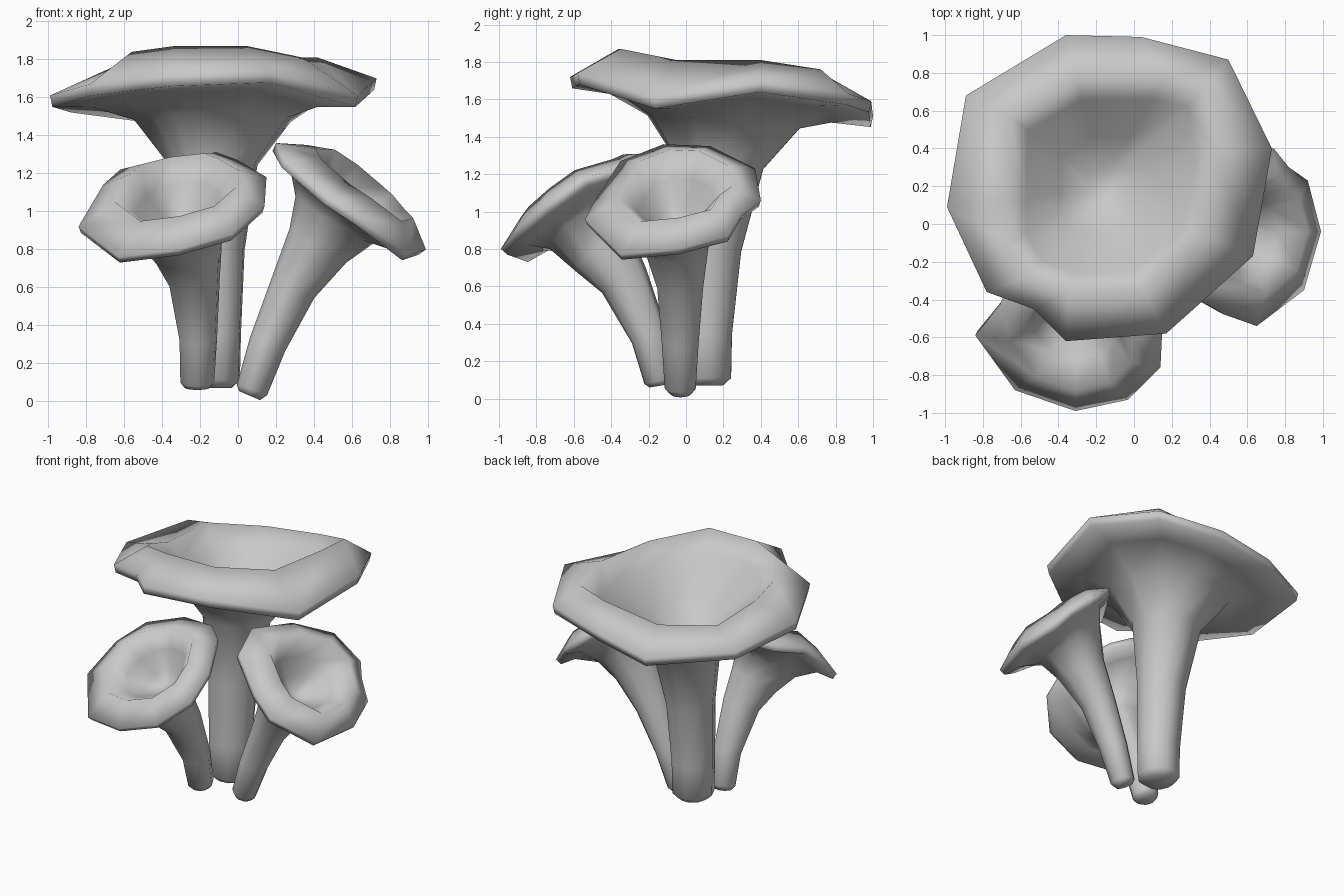
import bpy, bmesh
from mathutils import Vector

cube = bpy.data.objects.get("Cube")
if cube:
    bpy.data.objects.remove(cube, do_unlink=True)

grey = bpy.data.materials.new("mushroom_grey")
grey.use_nodes = True
grey.diffuse_color = (0.58, 0.58, 0.58, 1)
grey.node_tree.nodes["Principled BSDF"].inputs["Base Color"].default_value = (0.58, 0.58, 0.58, 1)


def middle(points):
    return sum(points, Vector()) / len(points)


def mushroom(name, rim, normal, stem, underside, bowl, crest=None):
    """Loft from the stem foot, out under the cap, over the lip and into the bowl."""
    rim = [Vector(p) for p in rim]
    normal = Vector(normal).normalized()
    core = middle(rim)

    def scaled(points, factor, lift):
        c = middle(points)
        return [c + (p - c) * factor + normal * lift for p in points]

    # Stem rings stand square to the bent stem axis
    centres = [Vector(p[:3]) for p in stem]
    rings = []
    for i, (c, data) in enumerate(zip(centres, stem)):
        axis = (centres[min(i + 1, len(stem) - 1)] - centres[max(i - 1, 0)]).normalized()
        ring = []
        for p in rim:
            d = p - core
            d -= axis * d.dot(axis)
            ring.append(c + d.normalized() * data[3])
        rings.append(ring)

    # Cap underside, thin edge, raised lip crest
    rings += [scaled(rim, factor, -drop) for factor, drop in underside]
    rings.append(rim)
    crest = [Vector(p) for p in crest] if crest else scaled(rim, 0.65, 0.095)
    rings.append(crest)
    # Funnel inside the cap
    rings += [scaled(crest, factor, -depth) for factor, depth in bowl]

    bm = bmesh.new()
    loops = [[bm.verts.new(p) for p in ring] for ring in rings]
    n = len(rim)
    for low, high in zip(loops, loops[1:]):
        for i in range(n):
            j = (i + 1) % n
            bm.faces.new((low[i], low[j], high[j], high[i]))
    bm.faces.new(loops[0][::-1])
    bm.faces.new(loops[-1])
    bmesh.ops.recalc_face_normals(bm, faces=bm.faces)
    for face in bm.faces:
        face.smooth = True
    mesh = bpy.data.meshes.new(name)
    bm.to_mesh(mesh)
    bm.free()
    mesh.materials.append(grey)
    bpy.context.collection.objects.link(bpy.data.objects.new(name, mesh))


# Tall mushroom with the wide wavy cap
mushroom(
    "tall_mushroom",
    rim=[(-.36, -.62, 1.72), (.17, -.58, 1.74), (.63, -.17, 1.61), (.73, .4, 1.7), (.5, .87, 1.63),
         (.04, .99, 1.59), (-.36, 1, 1.51), (-.89, .68, 1.58), (-.99, .09, 1.61), (-.78, -.36, 1.67),
         (-.53, -.45, 1.7)],
    normal=(0, 0, 1),
    stem=[(-.13, .1, .07, .1), (-.13, .1, .11, .145), (-.13, .1, .35, .15), (-.13, .13, .8, .17),
          (-.13, .18, 1.25, .24), (-.13, .2, 1.48, .42)],
    underside=[(.73, .07), (.985, .06)],
    crest=[(-.34, -.36, 1.87), (.05, -.35, 1.87), (.34, -.05, 1.81), (.42, .4, 1.81), (.38, .72, 1.76),
           (.15, .76, 1.72), (-.3, .76, 1.66), (-.65, .56, 1.67), (-.66, .12, 1.69), (-.66, -.1, 1.76),
           (-.56, -.28, 1.84)],
    bowl=[(.82, .11), (.45, .3), (.16, .46)])

# Small mushroom leaning forward
mushroom(
    "front_mushroom",
    rim=[(-.84, -.59, .92), (-.63, -.88, .76), (-.31, -.99, .8), (-.03, -.93, .88), (.14, -.76, 1.03),
         (.15, -.55, 1.18), (0, -.24, 1.27), (-.11, -.15, 1.31), (-.38, -.09, 1.28), (-.62, -.2, 1.22),
         (-.71, -.43, 1.14)],
    normal=(0, -.55, .84),
    stem=[(-.215, -.13, .07, .065), (-.215, -.135, .1, .09), (-.21, -.195, .33, .1),
          (-.23, -.33, .63, .135), (-.26, -.44, .78, .18), (-.31, -.52, .92, .24)],
    underside=[(.75, .055), (.975, .045)],
    bowl=[(.68, .12), (.35, .24), (.12, .29)])

# Small mushroom leaning to the side
mushroom(
    "side_mushroom",
    rim=[(.92, .23, .87), (.82, .3, .99), (.74, .4, 1.06), (.54, .37, 1.23), (.36, .13, 1.35),
         (.2, -.12, 1.36), (.25, -.35, 1.27), (.48, -.48, 1.07), (.65, -.54, .96), (.9, -.35, .77),
         (.99, -.04, .8)],
    normal=(.63, 0, .77),
    stem=[(.06, -.03, .03, .06), (.073, -.03, .06, .085), (.155, -.03, .3, .1), (.29, -.03, .6, .125),
          (.42, -.05, .82, .175), (.505, -.06, .955, .24)],
    underside=[(.75, .055), (.975, .045)],
    bowl=[(.68, .12), (.35, .24), (.12, .29)])
